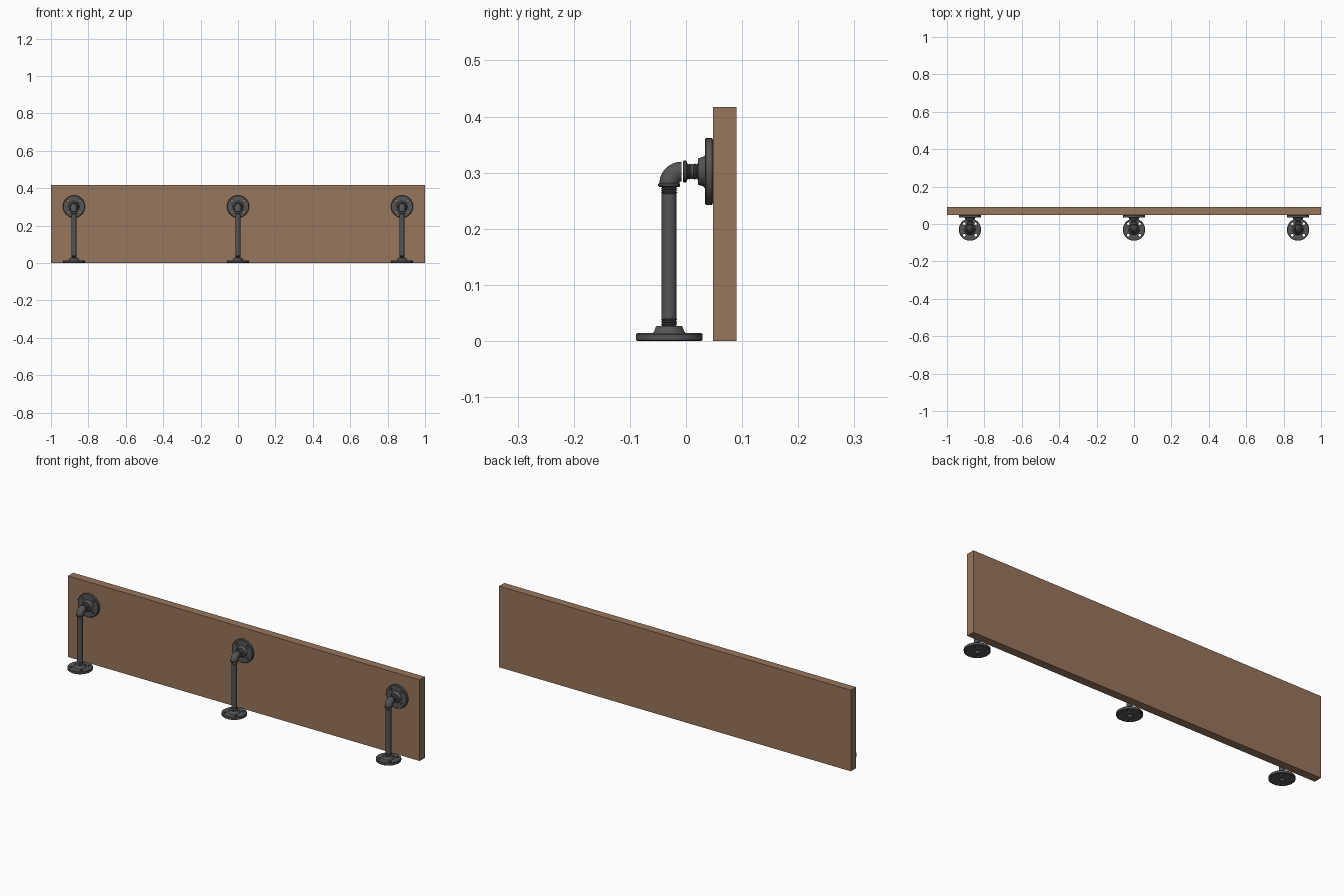
import bpy, bmesh, math
from mathutils import Matrix, Vector

cube = bpy.data.objects.get("Cube")
if cube:
    bpy.data.objects.remove(cube, do_unlink=True)


def material(name, color):
    m = bpy.data.materials.new(name)
    m.use_nodes = True
    m.diffuse_color = color
    m.node_tree.nodes["Principled BSDF"].inputs["Base Color"].default_value = color
    return m


WOOD = material("brown wood", (0.31, 0.18, 0.11, 1))
IRON = material("dark iron", (0.09, 0.09, 0.092, 1))

PIPE_Y, AXIS_Z, BOARD_Y = -0.03, 0.302, 0.048
BEND = 0.022


def make_object(name, bm, mat, smooth=True):
    bmesh.ops.recalc_face_normals(bm, faces=bm.faces)
    mesh = bpy.data.meshes.new(name)
    bm.to_mesh(mesh)
    bm.free()
    mesh.materials.append(mat)
    ob = bpy.data.objects.new(name, mesh)
    bpy.context.collection.objects.link(ob)
    if smooth:
        bpy.ops.object.select_all(action='DESELECT')
        ob.select_set(True)
        bpy.context.view_layer.objects.active = ob
        bpy.ops.object.shade_smooth_by_angle(angle=math.radians(35))
    return ob


def lathe(name, profile, place, closed=False, segments=32):
    """Turn (radius, height) points about z, then move into place."""
    bm = bmesh.new()
    verts = [bm.verts.new((r, 0, h)) for r, h in profile]
    edges = [bm.edges.new(pair) for pair in zip(verts, verts[1:])]
    if closed:
        edges.append(bm.edges.new((verts[-1], verts[0])))
    bmesh.ops.spin(bm, geom=verts + edges, cent=(0, 0, 0), axis=(0, 0, 1),
                   angle=math.tau, steps=segments, use_merge=True)
    bmesh.ops.remove_doubles(bm, verts=bm.verts, dist=1e-5)
    bmesh.ops.transform(bm, matrix=place, verts=bm.verts)
    return make_object(name, bm, IRON)


def thread(start, length, radius, ridges=4):
    """Zigzag profile of a threaded pipe end."""
    step = length / ridges
    points = []
    for i in range(ridges):
        z = start + i * step
        points += [(radius - 0.002, z), (radius, z + step / 2)]
    return points + [(radius - 0.002, start + length)]


def flange(name, place):
    """Round plate with a raised hub, a bore and four screw holes."""
    profile = [(0.011, 0), (0.057, 0), (0.0595, 0.002), (0.0595, 0.012),
               (0.057, 0.0145), (0.029, 0.0145), (0.0265, 0.017), (0.024, 0.025),
               (0.022, 0.027), (0.011, 0.027)]
    plate = lathe(name, profile, Matrix.Identity(4), closed=True, segments=48)
    bm = bmesh.new()
    for i in range(4):
        spot = Matrix.Rotation(math.radians(45 + 90 * i), 4, 'Z') @ Matrix.Translation((0.043, 0, 0.007))
        bmesh.ops.create_cone(bm, cap_ends=True, segments=16, radius1=0.007,
                              radius2=0.007, depth=0.05, matrix=spot)
    cutter = make_object("screw_hole_cutter", bm, IRON, smooth=False)
    cut = plate.modifiers.new("screw holes", 'BOOLEAN')
    cut.operation, cut.solver, cut.object = 'DIFFERENCE', 'EXACT', cutter
    bpy.context.view_layer.objects.active = plate
    bpy.ops.object.modifier_apply(modifier=cut.name)
    bpy.data.objects.remove(cutter, do_unlink=True)
    plate.data.transform(place)


def elbow(name, x):
    """Quarter bend from the upright pipe to the board."""
    bm = bmesh.new()
    centre = Vector((x, PIPE_Y + BEND, AXIS_Z - BEND))
    ring = bmesh.ops.create_circle(bm, segments=32, radius=0.0175,
                                   matrix=Matrix.Translation((x, PIPE_Y, centre.z)))
    bmesh.ops.spin(bm, geom=ring["verts"] + bm.edges[:], cent=centre,
                   axis=(1, 0, 0), angle=-math.pi / 2, steps=12)
    make_object(name, bm, IRON)


def collar(name, place):
    """Beaded rim at an elbow mouth."""
    lathe(name, [(0.011, -0.0035), (0.018, -0.0035), (0.0195, -0.002), (0.0195, 0.002),
                 (0.018, 0.0035), (0.011, 0.0035)], place, closed=True)


# Board
bm = bmesh.new()
bmesh.ops.create_cube(bm, size=1, matrix=Matrix.Translation((0, 0.069, 0.2085))
                      @ Matrix.Diagonal((2, 0.042, 0.417, 1)))
make_object("board", bm, WOOD, smooth=False)

# Three pipe brackets
to_front = Matrix.Rotation(math.pi / 2, 4, 'X')
for side, x in (("right", -0.877), ("middle", 0), ("left", 0.877)):
    upright = Matrix.Translation((x, PIPE_Y, 0))
    level = Matrix.Translation((x, BOARD_Y, AXIS_Z)) @ to_front
    flange(side + "_foot_flange", upright)
    flange(side + "_board_flange", level)

    # Upright pipe, threaded at both ends
    shaft = ([(0, 0.012)] + thread(0.012, 0.028, 0.0145, 7) + [(0.0135, 0.0405), (0.0135, 0.262)]
             + thread(0.2625, 0.014, 0.0145) + [(0, 0.28)])
    lathe(side + "_upright_pipe", shaft, upright)

    # Short threaded nipple between elbow and board flange
    nipple = ([(0, 0.012)] + thread(0.012, 0.022, 0.0145, 5) + [(0.0135, 0.0345), (0.0135, 0.039)]
              + thread(0.0395, 0.012, 0.0145, 3) + [(0, 0.052)])
    lathe(side + "_nipple", nipple, level)

    elbow(side + "_elbow", x)
    collar(side + "_lower_collar", upright @ Matrix.Translation((0, 0, 0.278)))
    collar(side + "_upper_collar", level @ Matrix.Translation((0, 0, 0.050)))
